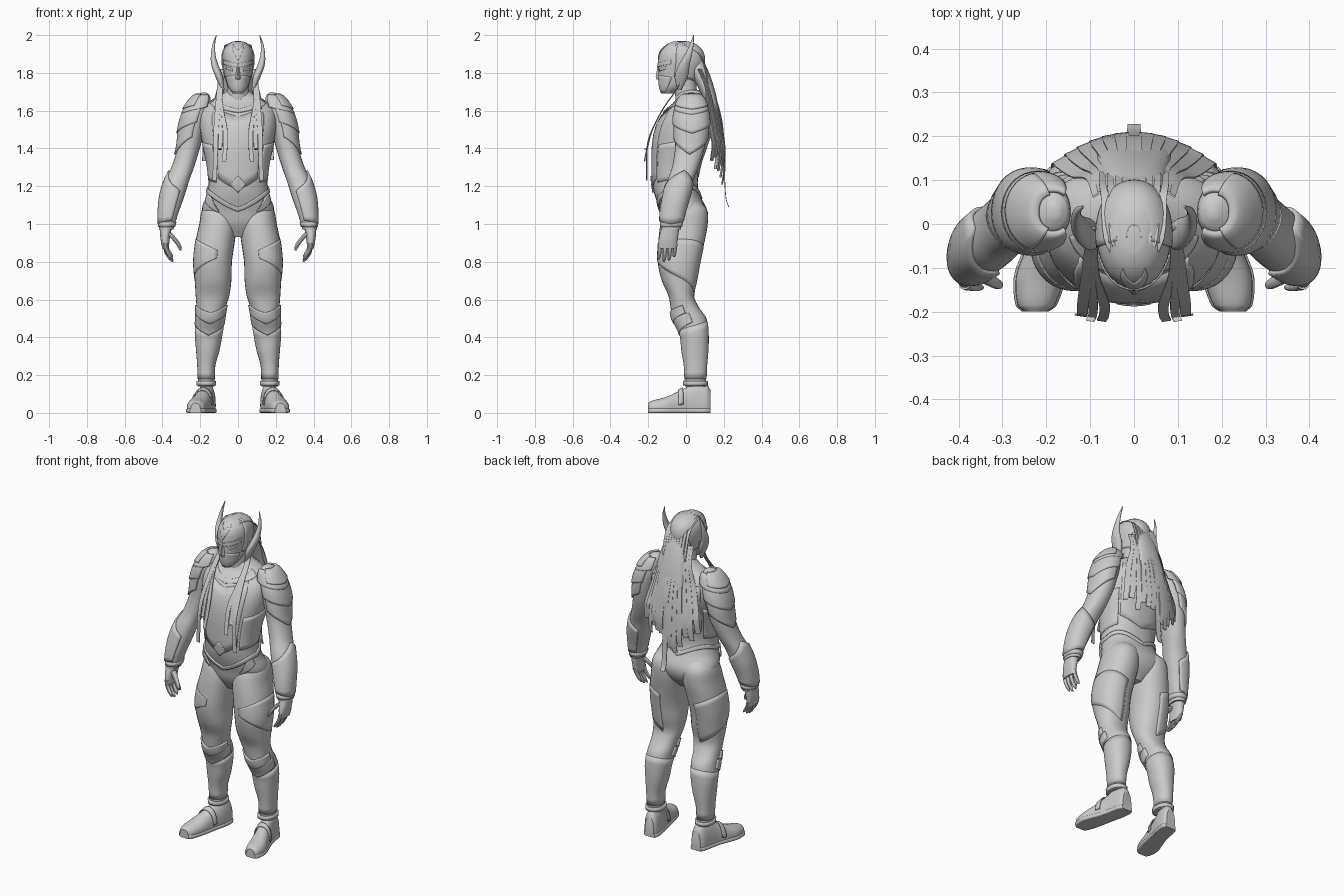
import bpy, bmesh, math, random
from mathutils import Vector

if "Cube" in bpy.data.objects:
    bpy.data.objects.remove(bpy.data.objects["Cube"])

random.seed(4)
grey = bpy.data.materials.new("plain_grey")
grey.diffuse_color = (0.6, 0.6, 0.6, 1)
grey.use_nodes = True
grey.node_tree.nodes["Principled BSDF"].inputs["Base Color"].default_value = grey.diffuse_color


def make(name, verts, faces, mirror=False, thick=0):
    me = bpy.data.meshes.new(name)
    me.from_pydata(verts, [], faces)
    bm = bmesh.new()
    bm.from_mesh(me)
    bmesh.ops.remove_doubles(bm, verts=bm.verts, dist=0.0003)
    if not thick:
        bmesh.ops.recalc_face_normals(bm, faces=bm.faces)
    bm.to_mesh(me)
    bm.free()
    me.materials.append(grey)
    ob = bpy.data.objects.new(name, me)
    bpy.context.collection.objects.link(ob)
    if thick:
        m = ob.modifiers.new("thickness", 'SOLIDIFY')
        m.thickness, m.offset = thick, -1
    if mirror:
        ob.modifiers.new("mirror", 'MIRROR').use_mirror_merge = False
    return ob


def smooth_at(rings, s):
    """Hermite interpolation of ring parameters at height s."""
    i = 0
    while i < len(rings) - 2 and s > rings[i + 1][0]:
        i += 1
    a, b = rings[i], rings[i + 1]
    p, q = rings[max(i - 1, 0)], rings[min(i + 2, len(rings) - 1)]
    h = b[0] - a[0]
    t = min(max((s - a[0]) / h, 0), 1)
    out = []
    for k in range(1, 5):
        m0 = (b[k] - p[k]) / (b[0] - p[0]) * h
        m1 = (q[k] - a[k]) / (q[0] - a[0]) * h
        out.append((2*t**3 - 3*t*t + 1)*a[k] + (t**3 - 2*t*t + t)*m0
                   + (3*t*t - 2*t**3)*b[k] + (t**3 - t*t)*m1)
    return out


def point(shape, s, ang, off=0):
    rings, n, axis = shape
    x, y, rx, ry = smooth_at(rings, s)
    c, d = math.cos(ang), math.sin(ang)
    px = x + (max(rx, 0.001) + off) * math.copysign(abs(c) ** (2 / n), c)
    py = y + (max(ry, 0.001) + off) * math.copysign(abs(d) ** (2 / n), d)
    return (px, py, s) if axis == 'z' else (px, s, max(py, 0))


def loft(name, shape, mirror=False, sides=28, sub=4):
    r = shape[0]
    levels = [r[i][0] + (r[i + 1][0] - r[i][0]) * k / sub for i in range(len(r) - 1) for k in range(sub)]
    levels.append(r[-1][0])
    verts = [point(shape, s, 2 * math.pi * j / sides) for s in levels for j in range(sides)]
    faces = [(i*sides + j, i*sides + (j+1) % sides, (i+1)*sides + (j+1) % sides, (i+1)*sides + j)
             for i in range(len(levels) - 1) for j in range(sides)]
    faces += [tuple(range(sides))[::-1], tuple(range(len(verts) - sides, len(verts)))]
    return make(name, verts, faces, mirror)


def plate(name, shape, a0, a1, low, high, off=0.006, mirror=False, thick=0.012, nu=20, nv=8):
    """Armour plate hugging a lofted shape; low/high give its edges over u."""
    f = lambda e, u: e(u) if callable(e) else e
    verts, faces = [], []
    for i in range(nu + 1):
        u = i / nu
        lo, hi = f(low, u), f(high, u)
        for j in range(nv + 1):
            verts.append(point(shape, lo + (hi - lo) * j / nv, math.radians(a0 + (a1 - a0) * u), off))
    for i in range(nu):
        for j in range(nv):
            k = i * (nv + 1) + j
            faces.append((k, k + nv + 1, k + nv + 2, k + 1))
    return make(name, verts, faces, mirror, thick)


def strand(name, path, w, wdir, mirror=False, t=0.002):
    """Flat lock of hair along a smooth path."""
    rings = [(i, *p, 0) for i, p in enumerate(path)]
    n = (len(path) - 1) * 4
    wd = Vector(wdir).normalized()
    nrm = wd.cross(Vector((0, 0, 1))).normalized()
    verts, faces = [], []
    for i in range(n + 1):
        c = Vector(smooth_at(rings, i / 4)[:3])
        ww = w * (1 - 0.3 * i / n) / 2
        for a, b in ((-1, -1), (1, -1), (1, 1), (-1, 1)):
            verts.append(c + wd * ww * a + nrm * t * b)
    for i in range(n):
        for j in range(4):
            faces.append((i*4 + j, i*4 + (j+1) % 4, i*4 + 4 + (j+1) % 4, i*4 + 4 + j))
    faces += [(3, 2, 1, 0), tuple(range(n*4, n*4 + 4))]
    return make(name, verts, faces, mirror)


vee = lambda u: abs(2 * u - 1)

# Body shapes: (height, centre x, centre y, half width, half depth)
torso = ([(.93, 0, -.02, .05, .06), (1.0, 0, -.01, .15, .11), (1.07, 0, -.012, .192, .125),
          (1.15, 0, -.045, .167, .12), (1.22, 0, -.058, .156, .12), (1.32, 0, -.05, .165, .13),
          (1.42, 0, -.032, .187, .146), (1.52, 0, -.008, .205, .15), (1.6, 0, .01, .2, .122),
          (1.65, 0, .025, .15, .085), (1.69, 0, .02, .08, .065), (1.71, 0, .015, .055, .055)], 2.3, 'z')
leg = ([(.14, .168, .05, .043, .056), (.25, .168, .05, .046, .06), (.33, .16, .047, .06, .07),
        (.42, .155, .042, .072, .076), (.5, .147, .018, .075, .09), (.56, .142, -.007, .078, .075),
        (.62, .135, -.025, .089, .068), (.7, .132, -.035, .097, .093), (.8, .134, -.037, .102, .113),
        (.9, .122, -.025, .104, .122), (1.0, .105, -.01, .1, .125), (1.08, .1, 0, .088, .11),
        (1.13, .09, 0, .055, .06)], 2.2, 'z')
arm = ([(.97, .38, -.08, .038, .052), (1.05, .368, -.072, .05, .06), (1.15, .346, -.05, .063, .067),
        (1.23, .322, -.03, .064, .068), (1.3, .293, -.004, .06, .07), (1.4, .262, .02, .06, .078),
        (1.5, .243, .028, .066, .086), (1.58, .222, .028, .066, .084), (1.64, .2, .028, .055, .066),
        (1.68, .185, .028, .036, .042), (1.695, .18, .028, .012, .015)], 2.2, 'z')
head = ([(1.69, 0, -.1, .026, .03), (1.72, 0, -.076, .05, .064), (1.76, 0, -.045, .065, .1),
         (1.8, 0, -.034, .074, .114), (1.86, 0, -.025, .084, .122), (1.91, 0, -.025, .08, .114),
         (1.945, 0, -.025, .06, .086), (1.965, 0, -.025, .028, .045), (1.969, 0, -.025, .005, .008)], 2.1, 'z')
foot = ([(-.2, .225, .026, .025, .026), (-.185, .223, .026, .042, .037), (-.12, .214, .028, .055, .052),
         (-.06, .197, .03, .051, .074), (0, .18, .035, .046, .1), (.05, .168, .04, .046, .122),
         (.11, .16, .04, .042, .112), (.13, .158, .04, .03, .08)], 2.2, 'y')
sole = ([(s, x, .012, rx + .005, .014) for s, x, z, rx, rz in foot[0]], 4, 'y')
neck = ([(1.58, 0, .02, .075, .07), (1.66, 0, .005, .062, .06), (1.78, 0, -.01, .058, .06)], 2, 'z')
horn = ([(1.71, .08, -.035, .008, .01), (1.78, .1, -.025, .02, .035), (1.84, .122, -.01, .019, .029),
         (1.89, .131, .01, .013, .02), (1.95, .128, .03, .007, .01), (2.0, .115, .04, .002, .002)], 2, 'z')
palm = ([(.87, .383, -.098, .018, .046), (.92, .386, -.094, .024, .05), (.99, .382, -.08, .034, .046)], 2.3, 'z')

loft("torso", torso)
loft("neck", neck)
loft("head", head)
for name, shape in (("leg", leg), ("arm", arm), ("horn", horn), ("palm", palm), ("boot", foot), ("boot_sole", sole)):
    loft(name, shape, True)

# Fingers and thumb
for i in range(4):
    y, drop = -.137 + .027 * i, (.012, 0, .006, .024)[i]
    loft("finger", ([(.8 + drop, .347, y - .008, .005, .005), (.815 + drop, .358, y - .006, .011, .01),
                     (.85 + drop, .378, y - .003, .012, .012), (.9, .386, y, .013, .013)], 2, 'z'), True, 10)
loft("thumb", ([(.86, .304, -.14, .005, .005), (.88, .31, -.138, .011, .011), (.91, .328, -.128, .014, .014),
                (.955, .368, -.105, .016, .018)], 2, 'z'), True, 10)

# Face: nose, brow, eye slits, mask
loft("nose", ([(1.765, 0, -.143, .012, .014), (1.78, 0, -.145, .013, .016), (1.835, 0, -.142, .006, .008)], 2, 'z'), sides=10)
plate("face_mask", head, -160, -20, 1.695, lambda u: 1.79 - .012 * vee(u), .002, thick=.006)
plate("eye", head, -68, -40, lambda u: 1.808 + .012 * u, lambda u: 1.822 + .012 * u, .002, True, .006, 8, 3)
plate("brow", head, -90, -25, lambda u: 1.828 + .018 * u, lambda u: 1.85 + .02 * u, .004, True, .008)
plate("forehead_crest", head, -115, -65, lambda u: 1.865 + .07 * vee(u), lambda u: 1.92 + .03 * vee(u), .003, thick=.006)

# Torso armour: chest panel, collar, side panels, belt
plate("chest_panel", torso, -128, -52, lambda u: 1.24 - .06 * (1 - vee(u)), lambda u: 1.57 + .05 * vee(u), .003, thick=.006)
plate("side_panel", torso, -46, 35, lambda u: 1.22 + .03 * u, lambda u: 1.42 + .03 * u, .003, True, .006)
plate("collar", torso, -150, -30, lambda u: 1.59 + .05 * vee(u), lambda u: 1.61 + .06 * vee(u), .004, thick=.008)
plate("back_panel", torso, 40, 140, lambda u: 1.25 + .05 * vee(u), 1.6, .003, thick=.006)
belt = lambda add: lambda u: (1.065 + add + .1 * abs(math.cos(2 * math.pi * u))
                              + .07 * max(0, math.sin(2 * math.pi * u)))
plate("belt", torso, 0, 360, belt(0), belt(.022), .007, nu=64, nv=3)
plate("buckle_diamond", torso, -101, -79, lambda u: 1.21 - .045 * (1 - vee(u)),
      lambda u: 1.21 + .045 * (1 - vee(u)), .008, nu=8)
plate("hip_plate", torso, -62, -18, lambda u: 1.06 + .07 * u, lambda u: 1.07 + .17 * u - .08 * u * u, .01, True)

# Leg armour: thigh panel, knee chevrons, shin guard, ankle cuff
plate("thigh_panel", leg, -100, 95, lambda u: .7 + .12 * (1 - u) - .08 * u, lambda u: .86 + .06 * math.sin(3 * u),
      .002, True, .005)
plate("upper_knee_guard", leg, -175, -5, lambda u: .47 + .06 * vee(u), lambda u: .53 + .04 * vee(u), .008, True)
plate("lower_knee_guard", leg, -185, 5, lambda u: .41 + .07 * vee(u), lambda u: .48 + .05 * vee(u), .006, True)
plate("boot_shaft", leg, 0, 360, .18, lambda u: .46 + .025 * math.sin(2 * math.pi * u), .002, True, .006, nu=40)
plate("ankle_cuff", leg, 0, 360, .145, .168, .009, True, nu=40, nv=2)
plate("boot_strap", foot, 5, 175, -.04, -.015, .003, True, .006, nv=3)

# Arm armour: layered pauldrons and forearm guard
plate("lower_pauldron", arm, -95, 100, lambda u: 1.37 + .09 * vee(u), 1.57, .009, True)
plate("middle_pauldron", arm, -100, 105, lambda u: 1.48 + .06 * vee(u), 1.63, .014, True)
plate("upper_pauldron", arm, -125, 125, lambda u: 1.58 + .04 * vee(u), 1.685, .015, True, nu=30)
plate("shoulder_ridge", arm, -70, 75, lambda u: 1.61 + .02 * vee(u), 1.692, .022, True)
plate("forearm_guard", arm, -115, 115, lambda u: 1.0 + .02 * vee(u), lambda u: 1.285 - .11 * vee(u), .009, True)
plate("wrist_cuff", arm, 0, 360, .985, 1.01, .005, True, nu=32, nv=2)

# Hair: cap, gathered mass, back strands, front locks
plate("hair_cap", head, -12, 192, lambda u: 1.75 + .03 * vee(u), 1.968, .004, thick=.008, nu=28, nv=16)
for i in range(9):
    x = -.06 + .015 * i
    strand("crown_lock", [(x * .4, -.1, 1.938 - 2 * x * x), (x, -.03, 1.967 - 5 * x * x),
                          (x * 1.1, .055, 1.925 - 4 * x * x), (x * 1.2, .1 - 2 * x * x, 1.85),
                          (x * 1.2, .128 - 3 * x * x, 1.74)], .02, (1, 0, 0))
loft("hair_mass", ([(1.5, 0, .168, .085, .015), (1.6, 0, .147, .085, .028), (1.7, 0, .115, .078, .04),
                    (1.8, 0, .075, .074, .048), (1.88, 0, .05, .05, .035)], 2.3, 'z'))
for i in range(13):
    x = -.168 + .028 * i
    y = .208 - 2.2 * x * x
    end = 1.09 if i == 6 else 1.19 + .9 * abs(x) + random.uniform(-.04, .1)
    strand("back_strand", [(x * .45, .1 - x * x, 1.82), (x * .55, .14 - x * x, 1.72), (x * .75, y - .03, 1.6),
                           (x * .95, y - .01, 1.48), (x * 1.02, y, end + .08),
                           (x * 1.05, y + (.018 if i == 6 else -.01), end)], .042, (1, -3.5 * x, 0))
for dx, end, w in ((.068, 1.33, .03), (.094, 1.4, .026), (.118, 1.23, .032)):
    strand("front_lock", [(.085, -.01, 1.82), (.096, -.045, 1.72), (.098 + (dx - .09) * .3, -.115, 1.62),
                          (dx * .95 + .004, -.178, 1.5), (dx, -.206, 1.4),
                          (dx + .006, -.22 if end > 1.3 else -.208, end)], w, (1, .15, 0), True)

# Smooth shading with sharp plate edges
bpy.ops.object.select_all(action='SELECT')
bpy.context.view_layer.objects.active = bpy.context.selected_objects[0]
bpy.ops.object.shade_smooth_by_angle(angle=math.radians(35))
